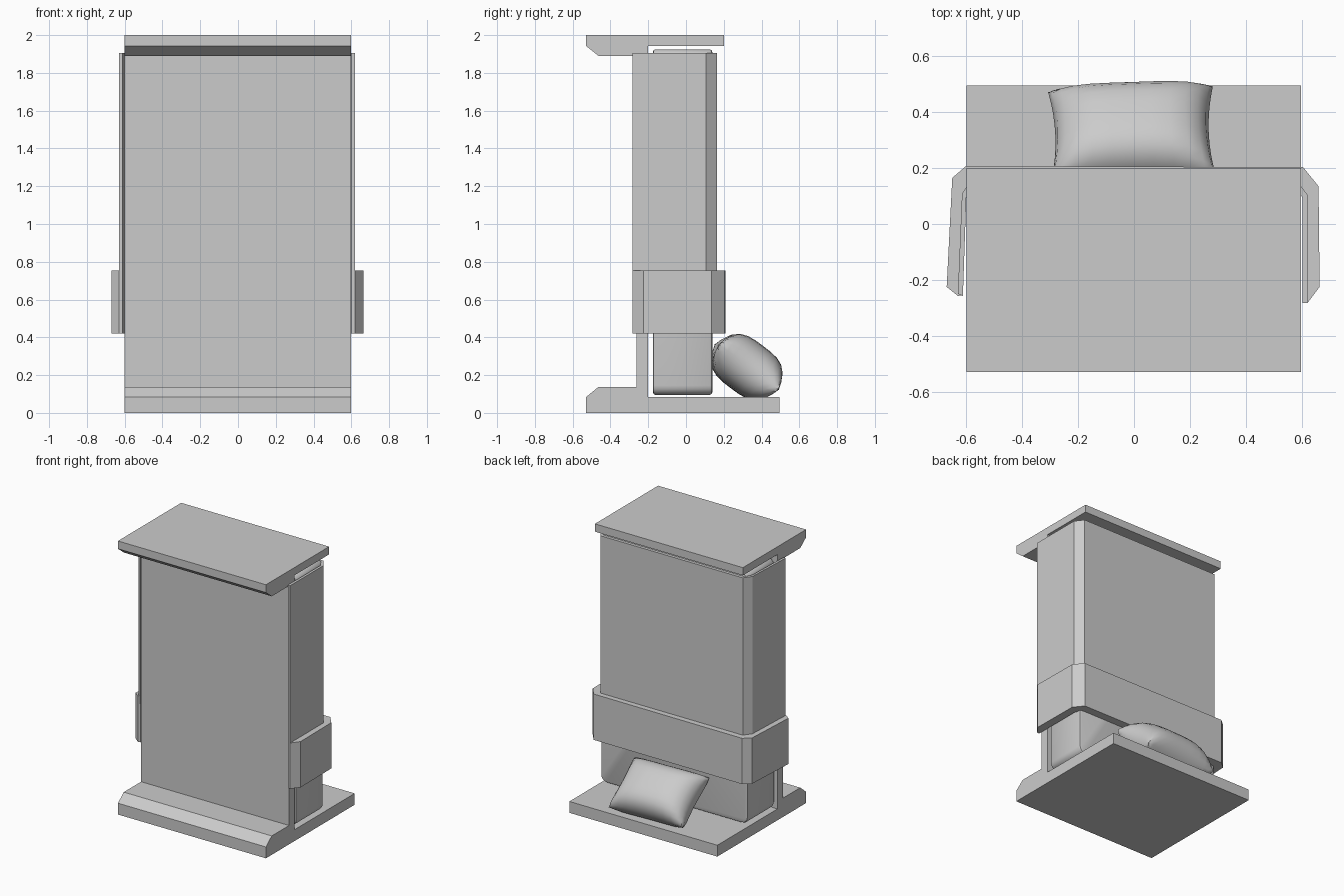
import bpy, bmesh, math
from mathutils import Vector, Matrix

if "Cube" in bpy.data.objects:
    bpy.data.objects.remove(bpy.data.objects["Cube"])


def finish(name, bm, smooth=None):
    bmesh.ops.recalc_face_normals(bm, faces=bm.faces)
    me = bpy.data.meshes.new(name)
    bm.to_mesh(me)
    bm.free()
    ob = bpy.data.objects.new(name, me)
    bpy.context.collection.objects.link(ob)
    if smooth:
        bpy.ops.object.select_all(action='DESELECT')
        ob.select_set(True)
        bpy.context.view_layer.objects.active = ob
        bpy.ops.object.shade_smooth_by_angle(angle=math.radians(smooth))
    return ob


def prism(points, offset):
    """Closed outline of 3D points extruded along offset."""
    bm = bmesh.new()
    face = bm.faces.new([bm.verts.new(p) for p in points])
    res = bmesh.ops.extrude_face_region(bm, geom=[face], use_keep_orig=True)
    verts = [v for v in res['geom'] if isinstance(v, bmesh.types.BMVert)]
    bmesh.ops.translate(bm, verts=verts, vec=offset)
    return bm


# bed frame tipped on its side: base rail, platform, top rail in one profile
frame = [(-.53, 0), (.495, 0), (.495, .083), (-.2, .083), (-.2, 1.943),
         (.2, 1.943), (.2, 2), (-.53, 2), (-.53, 1.943), (-.463, 1.89),
         (-.263, 1.89), (-.263, .138), (-.463, .138), (-.53, .083)]
finish("bed_frame", prism([(-.6, y, z) for y, z in frame], (1.197, 0, 0)))

# mattress with broad rounded ends and soft edges
bm = bmesh.new()
bmesh.ops.create_cube(bm, size=1)
bmesh.ops.scale(bm, vec=(1.19, .315, 1.83), verts=bm.verts)
bmesh.ops.translate(bm, vec=(0, -.018, 1.01), verts=bm.verts)
edges = [e for e in bm.edges if abs((e.verts[0].co - e.verts[1].co).y) > .1]
bmesh.ops.bevel(bm, geom=edges, offset=.05, segments=4, profile=.5, affect='EDGES')
edges = [e for e in bm.edges if abs((e.verts[0].co - e.verts[1].co).y) < .001]
bmesh.ops.bevel(bm, geom=edges, offset=.015, segments=2, profile=.5, affect='EDGES')
finish("mattress", bm, 35)

# blanket wrapped round three sides of the mattress
blanket = [(.62, -.283), (.62, .105), (.575, .165), (-.575, .165),
           (-.615, .11), (-.63, -.25), (-.612, -.257), (-.6, .095),
           (-.565, .143), (.565, .143), (.602, .095), (.602, -.283)]
finish("blanket", prism([(x, y, .7) for x, y in blanket], (0, 0, 1.205)))

# thicker folded-over blanket band
band = [(.62, -.283), (.664, -.225), (.66, .135), (.605, .203),
        (-.6, .208), (-.65, .165), (-.67, -.225), (-.63, -.257),
        (-.612, -.255), (-.6, .095), (-.565, .143), (.565, .143),
        (.602, .095), (.602, -.283)]
finish("folded_blanket_band", prism([(x, y, .42) for x, y in band], (0, 0, .335)))

# pillow: two puffed sheets sharing a rim, with pulled-out corners
N = 12
bm = bmesh.new()
for side in (1, -1):
    grid = []
    for i in range(N + 1):
        row = []
        for j in range(N + 1):
            u = math.sin((2 * i / N - 1) * math.pi / 2)
            v = math.sin((2 * j / N - 1) * math.pi / 2)
            puff = max(0, (1 - abs(u) ** 3.5) * (1 - abs(v) ** 3.5)) ** .5
            x = .295 * u * (1 - .07 * (1 - v * v))
            s = .2 * v * (1 - .04 * (1 - u * u))
            row.append(bm.verts.new((x, s, side * .14 * puff)))
        grid.append(row)
    for i in range(N):
        for j in range(N):
            bm.faces.new((grid[i][j], grid[i + 1][j],
                          grid[i + 1][j + 1], grid[i][j + 1]))
bmesh.ops.remove_doubles(bm, verts=bm.verts, dist=.0005)
bmesh.ops.transform(bm, verts=bm.verts, matrix=Matrix.Translation((-.007, .322, .243))
                    @ Matrix.Rotation(math.radians(2), 4, 'Z')
                    @ Matrix.Rotation(math.radians(-37), 4, 'X'))
finish("pillow", bm, 40)
